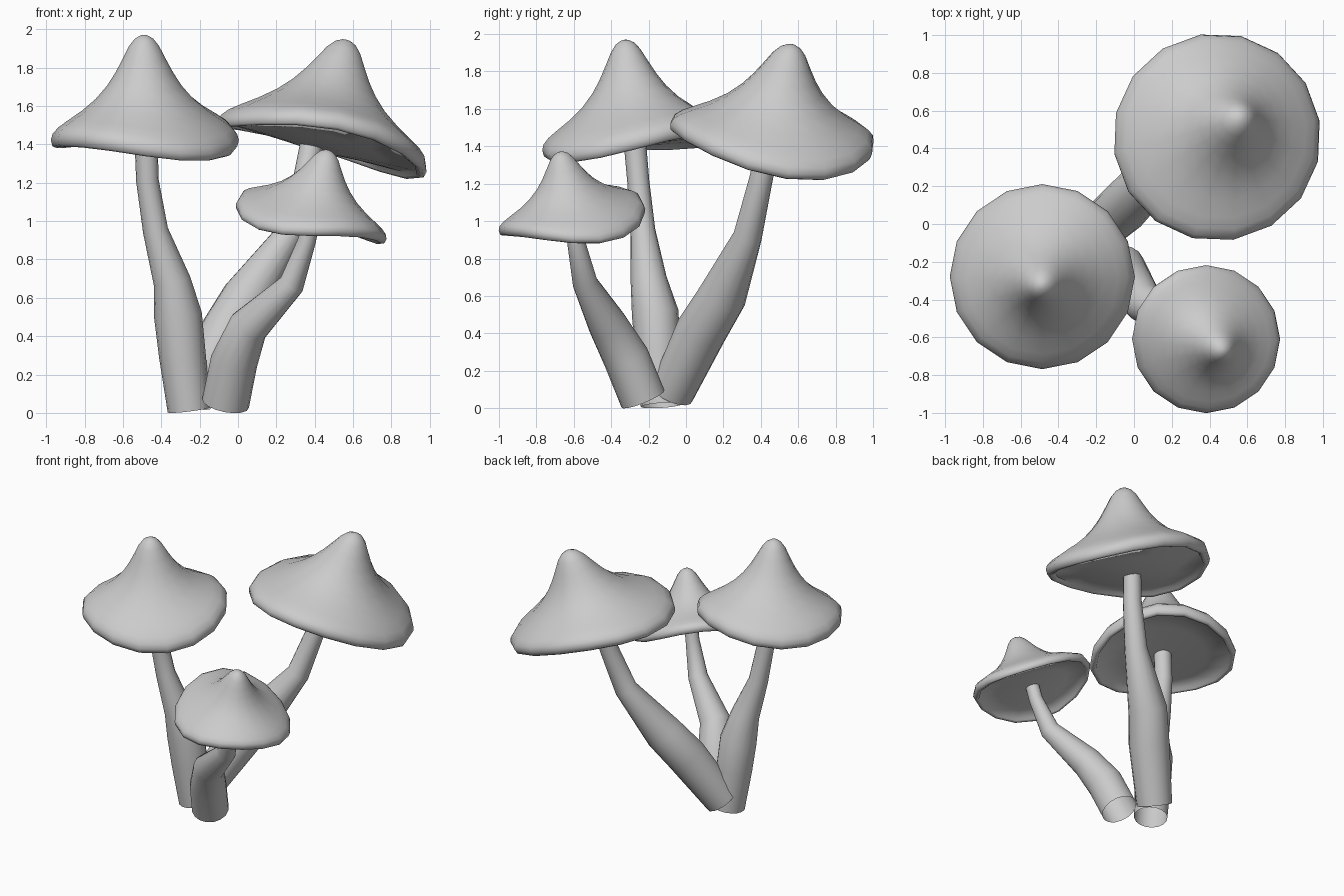
import bpy, bmesh
from math import sin, cos, pi, radians
from mathutils import Vector

if "Cube" in bpy.data.objects:
    bpy.data.objects.remove(bpy.data.objects["Cube"])

SIDES = 16
# cap section: radius fraction, height fraction, from the tip over the lip to the inner rim
PROFILE = [(0.04, .995), (0.10, .965), (0.16, .90), (0.23, .785), (0.31, .66), (0.40, .545),
           (0.52, .43), (0.67, .325), (0.82, .24), (0.92, .18), (0.98, .125), (1.0, .07),
           (0.985, .015), (0.955, 0.0), (0.92, .01), (0.90, .045)]


def finish(bm, name, sharp):
    bmesh.ops.recalc_face_normals(bm, faces=bm.faces)
    me = bpy.data.meshes.new(name)
    bm.to_mesh(me)
    bm.free()
    ob = bpy.data.objects.new(name, me)
    bpy.context.collection.objects.link(ob)
    bpy.ops.object.select_all(action='DESELECT')
    ob.select_set(True)
    bpy.context.view_layer.objects.active = ob
    bpy.ops.object.shade_smooth_by_angle(angle=radians(sharp))


def skin(bm, rings, tips):
    """Bridge vertex rings; close the first and last ring where a tip is given."""
    rows = [[bm.verts.new(p) for p in r] for r in rings]
    for a, b in zip(rows, rows[1:]):
        for i in range(SIDES):
            j = (i + 1) % SIDES
            bm.faces.new((a[i], a[j], b[j], b[i]))
    for row, tip in zip((rows[0], rows[-1]), tips):
        if tip is not None:
            c = bm.verts.new(tip)
            for i in range(SIDES):
                bm.faces.new((row[i], row[(i + 1) % SIDES], c))


def cap(name, centre, radius, height, lean, tilt, wave, turn=0, under=.04):
    """Pointed cap, sheared towards its lean, with a tilted and wavy rim."""
    cx, cy, cz = centre

    def point(f, h, t):
        z = cz + h * height + f * (tilt[0] * cos(t) + tilt[1] * sin(t)) \
            + f * f * (wave[0] * cos(2 * t) + wave[1] * sin(2 * t))
        return Vector((cx + f * radius * cos(t) + lean[0] * h,
                       cy + f * radius * sin(t) + lean[1] * h, z))

    angles = [2 * pi * i / SIDES + radians(turn) for i in range(SIDES)]
    section = PROFILE + [(.6, (under + .05) / 2), (.25, under)]
    bm = bmesh.new()
    skin(bm, [[point(f, h, t) for t in angles] for f, h in section],
         (point(0, 1, 0), point(0, under, 0)))
    finish(bm, name, 70)


def stem(name, path):
    """Tapered tube, open at the foot, through (x, y, z, radius) points."""
    pts = [Vector(p[:3]) for p in path]
    rings = []
    for i, p in enumerate(pts):
        d = (pts[min(i + 1, len(pts) - 1)] - pts[max(i - 1, 0)]).normalized()
        q = Vector((0, 0, 1)).rotation_difference(d)
        r = path[i][3]
        rings.append([p + q @ Vector((r * cos(2 * pi * k / SIDES), r * sin(2 * pi * k / SIDES), 0))
                      for k in range(SIDES)])
    bm = bmesh.new()
    skin(bm, rings, (None, pts[-1]))
    finish(bm, name, 50)


# left mushroom
cap("left_cap", (-.485, -.275, 1.387), .49, .583, (-.005, -.053), (0, .056), (-.005, .038))
stem("left_stem", [(-.255, -.13, .015, .112), (-.29, -.15, .3, .122), (-.313, -.165, .51, .125),
                   (-.345, -.2, .69, .097), (-.43, -.23, .95, .066), (-.472, -.255, 1.21, .059),
                   (-.48, -.275, 1.44, .06)])

# tall right mushroom at the back
cap("back_cap", (.43, .452, 1.395), .55, .55, (.135, .11), (-.128, -.065), (-.035, -.03),
    9, -.035)
stem("back_stem", [(-.24, -.075, .085, .12), (-.06, .085, .42, .137), (.045, .195, .6, .13),
                   (.26, .33, .92, .077), (.35, .4, 1.22, .063), (.385, .44, 1.41, .06)])

# small mushroom at the front
cap("front_cap", (.375, -.605, .975), .392, .395, (.095, -.067), (-.093, .06), (-.005, -.047))
stem("front_stem", [(-.065, -.23, .05, .124), (-.02, -.32, .27, .123), (.055, -.42, .45, .105),
                    (.28, -.54, .67, .067), (.36, -.59, .9, .047), (.385, -.605, 1.02, .046)])
